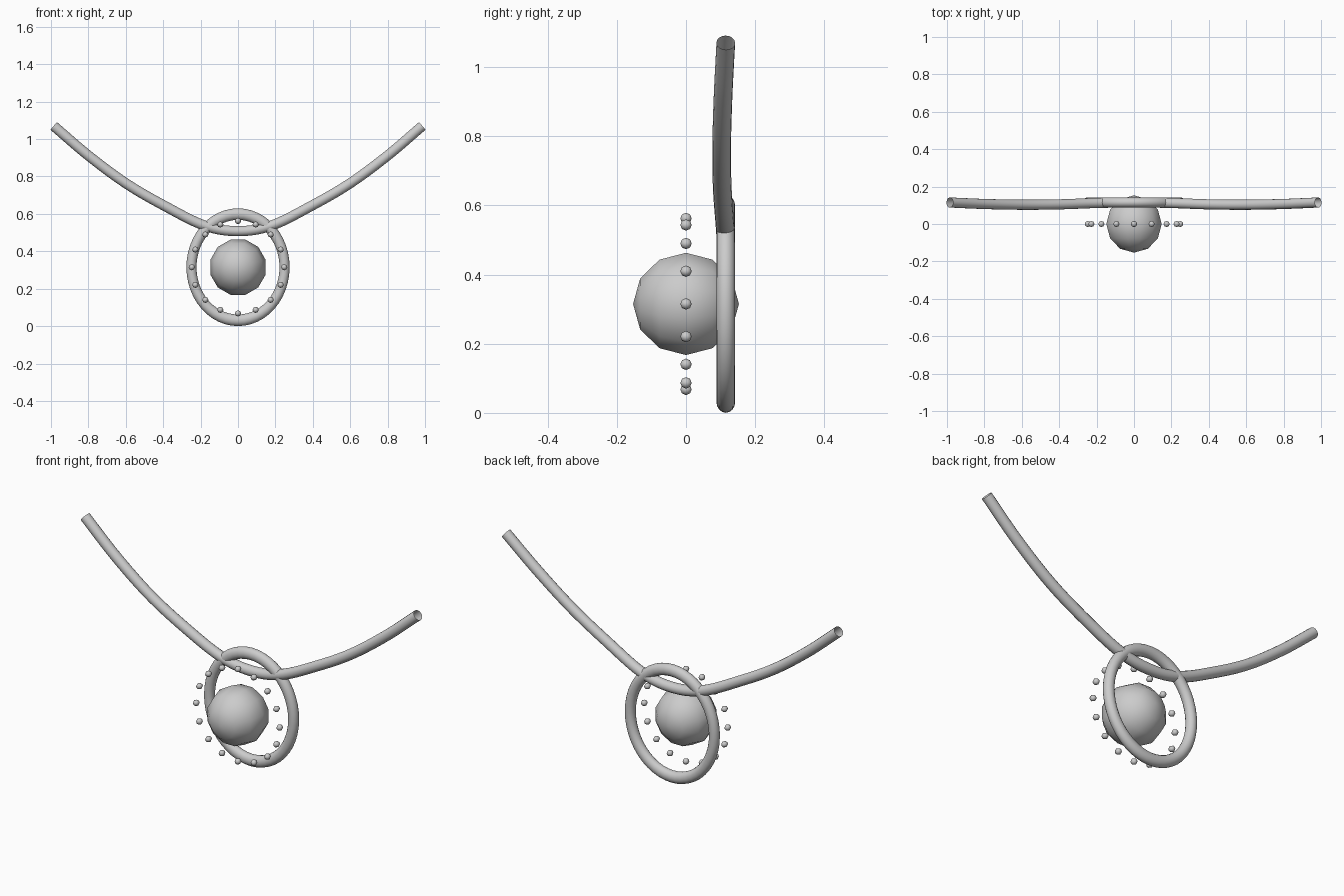
import bpy, math
from mathutils import Matrix, Vector

if "Cube" in bpy.data.objects:
    bpy.data.objects.remove(bpy.data.objects["Cube"])

CZ = 0.315      # height of the pendant centre
BACK = 0.115    # depth of the ring and cord
TUBE = 0.027


def smooth(obj, angle=60):
    bpy.ops.object.select_all(action='DESELECT')
    obj.select_set(True)
    bpy.context.view_layer.objects.active = obj
    bpy.ops.object.shade_smooth_by_angle(angle=math.radians(angle))


def ball(name, loc, radius, segments, rings, spin=0.0):
    """Low-sided sphere with its poles pointing front and back."""
    bpy.ops.mesh.primitive_uv_sphere_add(segments=segments, ring_count=rings, radius=radius)
    obj = bpy.context.object
    obj.name = name
    obj.data.transform(Matrix.Rotation(math.pi / 2, 4, 'X') @ Matrix.Rotation(spin, 4, 'Z'))
    obj.location = loc
    smooth(obj)
    return obj


# Central gem
ball("center_gem", (0, 0, CZ), 0.153, 12, 6, math.radians(15))

# Halo of small beads
for i in range(16):
    a = i * math.tau / 16
    ball(f"halo_bead_{i + 1}", (0.247 * math.cos(a), 0, CZ + 0.247 * math.sin(a)), 0.0165, 8, 4)

# Oval ring, taller than wide
bpy.ops.mesh.primitive_torus_add(major_radius=0.249, minor_radius=TUBE,
                                 major_segments=48, minor_segments=16)
ring = bpy.context.object
ring.name = "pendant_ring"
ring.data.transform(Matrix.Diagonal((1, 1.14, 1, 1)))
ring.data.transform(Matrix.Rotation(math.pi / 2, 4, 'X'))
ring.location = (0, BACK, CZ)
smooth(ring)

# Necklace cord: half path mirrored across the centre, open tube ends
half = [(0.985, 0.115, 1.07), (0.8, 0.107, 0.912), (0.6, 0.103, 0.764),
        (0.4, 0.105, 0.647), (0.18, 0.113, 0.538)]
path = [(-x, y, z) for x, y, z in half] + [(0, BACK, 0.508)] + half[::-1]
curve = bpy.data.curves.new("necklace_cord", 'CURVE')
curve.dimensions = '3D'
curve.bevel_depth = TUBE
curve.bevel_resolution = 6
curve.resolution_u = 8
spline = curve.splines.new('BEZIER')
spline.bezier_points.add(len(path) - 1)
for i, (bp, p) in enumerate(zip(spline.bezier_points, path)):
    before = Vector(path[max(i - 1, 0)])
    after = Vector(path[min(i + 1, len(path) - 1)])
    step = (after - before) / (6 if 0 < i < len(path) - 1 else 3)
    bp.handle_left_type = bp.handle_right_type = 'FREE'
    bp.co = p
    bp.handle_left = Vector(p) - step
    bp.handle_right = Vector(p) + step
cord = bpy.data.objects.new("necklace_cord", curve)
bpy.context.collection.objects.link(cord)
bpy.ops.object.select_all(action='DESELECT')
cord.select_set(True)
bpy.context.view_layer.objects.active = cord
bpy.ops.object.convert(target='MESH')
smooth(bpy.context.object)
